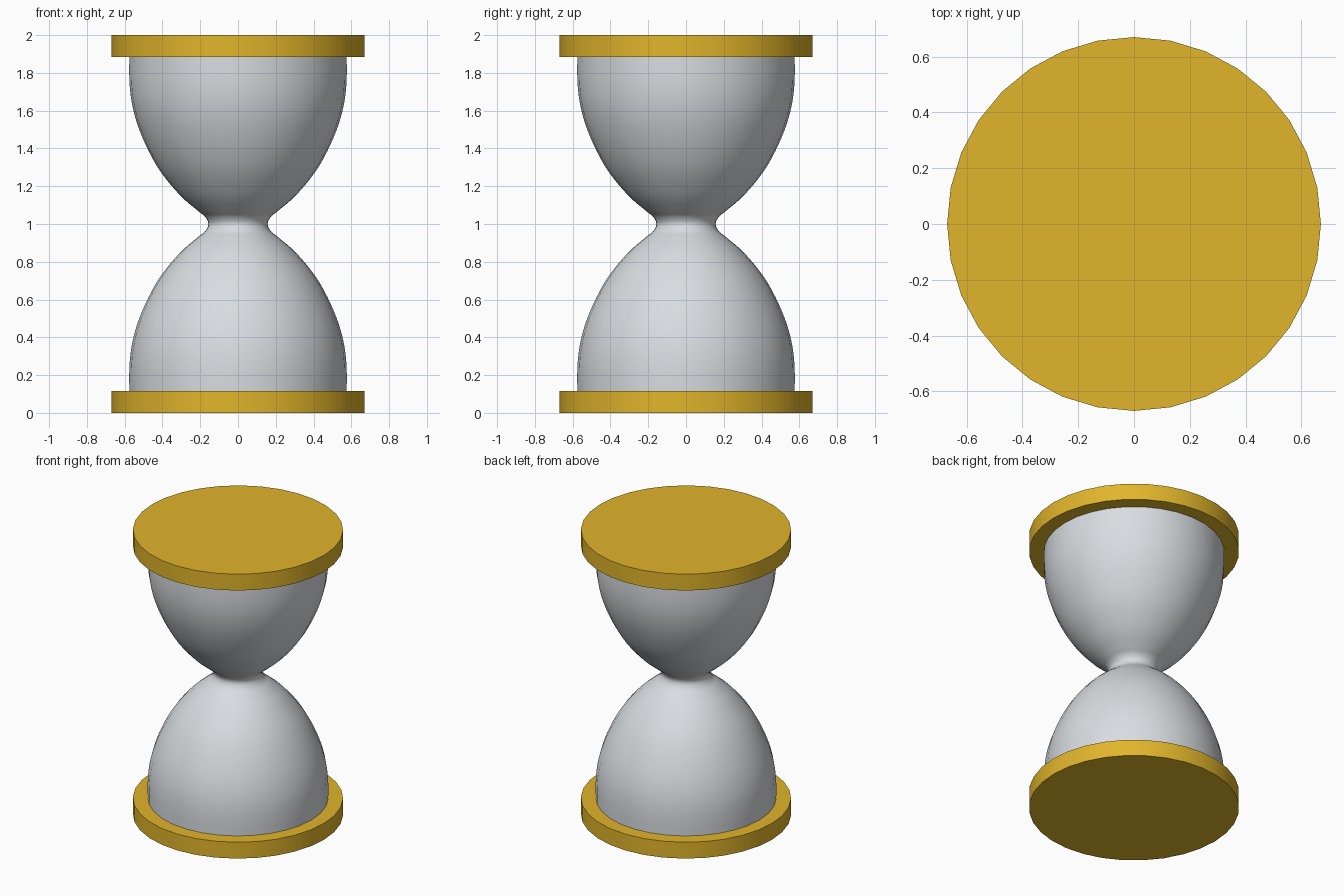
import bpy, bmesh, math

if "Cube" in bpy.data.objects:
    bpy.data.objects.remove(bpy.data.objects["Cube"])

SEG = 32


def material(name, rgb):
    m = bpy.data.materials.new(name)
    m.diffuse_color = (*rgb, 1)
    m.use_nodes = True
    m.node_tree.nodes["Principled BSDF"].inputs["Base Color"].default_value = m.diffuse_color
    return m


gold = material("gold", (0.75, 0.46, 0.024))
glass = material("pale grey glass", (0.69, 0.72, 0.75))


def lathe(name, profile, mat):
    """Spin (radius, height) points around z, capping both ends."""
    bm = bmesh.new()
    rings = []
    for r, z in profile:
        rings.append([bm.verts.new((r * math.cos(2 * math.pi * i / SEG),
                                    r * math.sin(2 * math.pi * i / SEG), z))
                      for i in range(SEG)])
    for a, b in zip(rings, rings[1:]):
        for i in range(SEG):
            j = (i + 1) % SEG
            bm.faces.new((a[i], a[j], b[j], b[i]))
    bm.faces.new(rings[0][::-1])
    bm.faces.new(rings[-1])
    mesh = bpy.data.meshes.new(name)
    bm.to_mesh(mesh)
    bm.free()
    mesh.materials.append(mat)
    ob = bpy.data.objects.new(name, mesh)
    bpy.context.collection.objects.link(ob)
    bpy.context.view_layer.objects.active = ob
    ob.select_set(True)
    bpy.ops.object.shade_smooth_by_angle(angle=math.radians(35))
    ob.select_set(False)
    return ob


def smooth_profile(pts, steps=4):
    """Catmull-Rom curve through the profile points."""
    out = []
    for k in range(len(pts) - 1):
        p0, p1 = pts[max(k - 1, 0)], pts[k]
        p2, p3 = pts[k + 1], pts[min(k + 2, len(pts) - 1)]
        for s in range(steps):
            t = s / steps
            out.append(tuple(0.5 * (2 * b + (c - a) * t
                                    + (2 * a - 5 * b + 4 * c - d) * t * t
                                    + (3 * b - a - 3 * c + d) * t ** 3)
                             for a, b, c, d in zip(p0, p1, p2, p3)))
    return out + [pts[-1]]


# End plates
lathe("bottom_plate", [(0.67, 0), (0.67, 0.115)], gold)
lathe("top_plate", [(0.67, 1.885), (0.67, 2)], gold)

# Glass bulbs: lower half profile mirrored about the neck
half = [(0.575, 0.10), (0.575, 0.24), (0.562, 0.36), (0.53, 0.48),
        (0.475, 0.61), (0.405, 0.73), (0.305, 0.85), (0.215, 0.928),
        (0.174, 0.962)]
full = half + [(0.157, 1.0)] + [(r, 2 - z) for r, z in reversed(half)]
lathe("glass_bulbs", smooth_profile(full), glass)
